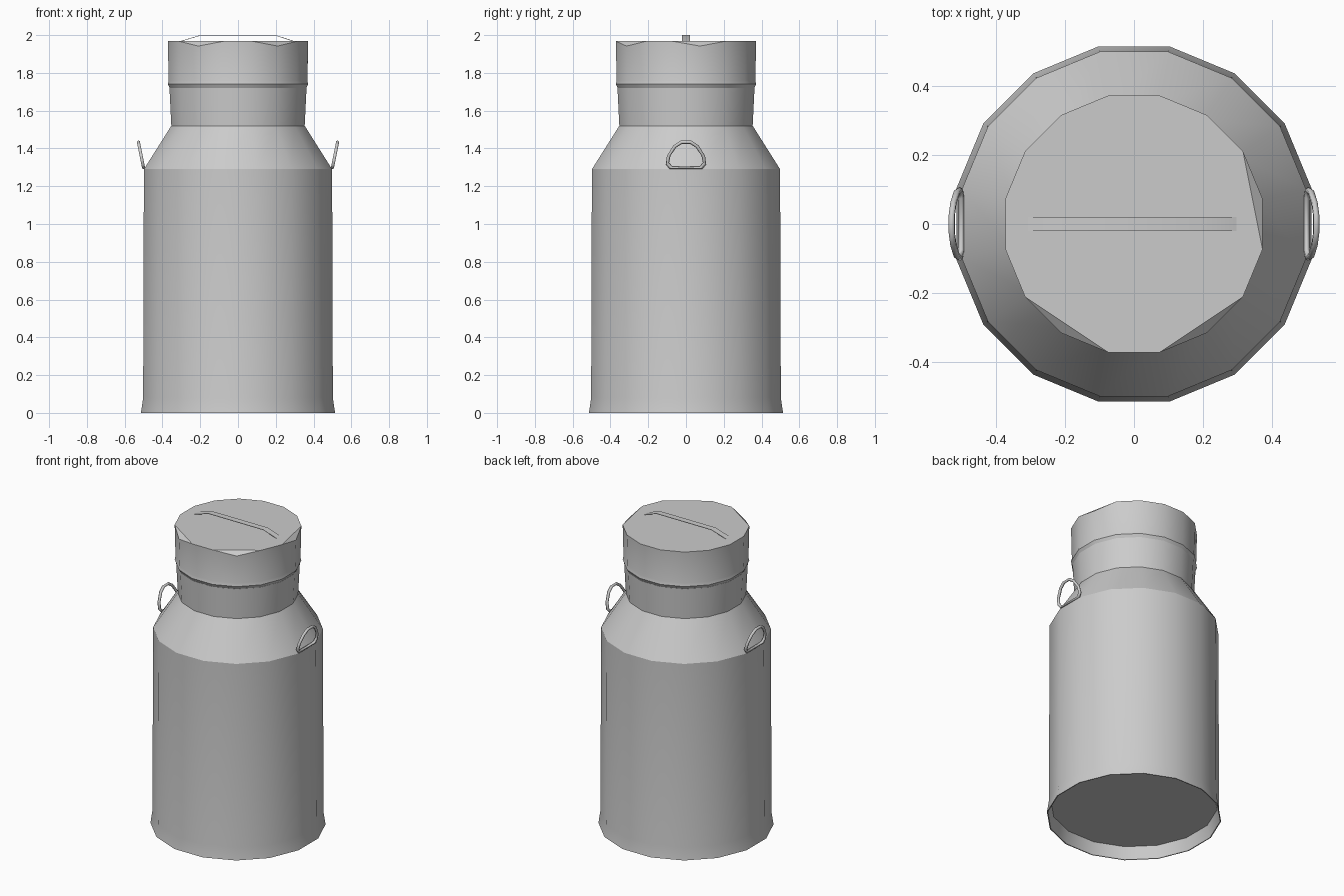
import bpy, bmesh, math
from mathutils import Vector

cube = bpy.data.objects.get("Cube")
if cube:
    bpy.data.objects.remove(cube, do_unlink=True)

metal = bpy.data.materials.new("grey_metal")
metal.use_nodes = True
metal.diffuse_color = (0.6, 0.6, 0.6, 1)
metal.node_tree.nodes["Principled BSDF"].inputs["Base Color"].default_value = (0.6, 0.6, 0.6, 1)

SIDES = 16


def finish(name, bm, angle=30):
    bmesh.ops.recalc_face_normals(bm, faces=bm.faces)
    mesh = bpy.data.meshes.new(name)
    bm.to_mesh(mesh)
    bm.free()
    mesh.materials.append(metal)
    obj = bpy.data.objects.new(name, mesh)
    bpy.context.collection.objects.link(obj)
    bpy.ops.object.select_all(action='DESELECT')
    obj.select_set(True)
    bpy.context.view_layer.objects.active = obj
    bpy.ops.object.shade_smooth_by_angle(angle=math.radians(angle))
    return obj


def lathe(profile):
    """Turn (radius, height) points into a capped sixteen-sided shell."""
    bm = bmesh.new()
    rings = []
    for r, z in profile:
        turn = [(k + 0.5) * math.tau / SIDES for k in range(SIDES)]
        rings.append([bm.verts.new((r * math.cos(a), r * math.sin(a), z)) for a in turn])
    for low, high in zip(rings, rings[1:]):
        for k in range(SIDES):
            n = (k + 1) % SIDES
            bm.faces.new((low[k], low[n], high[n], high[k]))
    bm.faces.new(rings[0][::-1])
    bm.faces.new(rings[-1])
    return bm, rings


# Body with a recessed floor, flared foot and sloping shoulder
bm, _ = lathe([(0.50, 0.08), (0.518, 0.0), (0.524, 0.0), (0.512, 0.08),
               (0.508, 1.29), (0.36, 1.52), (0.37, 1.72)])
finish("can_body", bm)

# Lid with a small lip and three slightly dented rim corners
bm, rings = lathe([(0.366, 1.715), (0.379, 1.74), (0.374, 1.76), (0.379, 1.968)])
rim = rings[-1]
for k in (0, 10, 13):
    rim[k].co.z -= 0.026
    bmesh.ops.connect_verts(bm, verts=[rim[k - 1], rim[(k + 1) % SIDES]])
finish("lid", bm)

# Flat strap across the lid
bm = bmesh.new()
path = [(-0.31, 1.964), (-0.2, 1.997), (0.2, 1.997), (0.3, 1.964)]
rows = [[bm.verts.new((x, y, z + dz)) for y, dz in
         ((-0.02, 0), (0.02, 0), (0.02, 0.003), (-0.02, 0.003))] for x, z in path]
for a, b in zip(rows, rows[1:]):
    for k in range(4):
        n = (k + 1) % 4
        bm.faces.new((a[k], a[n], b[n], b[k]))
bm.faces.new(rows[0])
bm.faces.new(rows[-1][::-1])
finish("lid_strap", bm)


# Side handles: closed wire loops leaning outward
def side_handle(name, side):
    half = [(0.08, 1.298), (0.098, 1.32), (0.092, 1.36), (0.06, 1.41), (0.025, 1.433)]
    loop = half + [(-y, z) for y, z in reversed(half)]
    pts = [Vector((side * (0.5 + (z - 1.298) * 0.2), y, z)) for y, z in loop]
    centre = sum(pts, Vector()) / len(pts)
    across = Vector((side, 0, -0.2)).normalized()
    bm = bmesh.new()
    rows = []
    for p in pts:
        out = (p - centre).normalized()
        rows.append([bm.verts.new(p + 0.0095 * (math.cos(a) * out + math.sin(a) * across))
                     for a in (k * math.tau / 6 for k in range(6))])
    for i, row in enumerate(rows):
        nxt = rows[(i + 1) % len(rows)]
        for k in range(6):
            n = (k + 1) % 6
            bm.faces.new((row[k], row[n], nxt[n], nxt[k]))
    finish(name, bm, 65)


side_handle("left_handle", 1)
side_handle("right_handle", -1)
